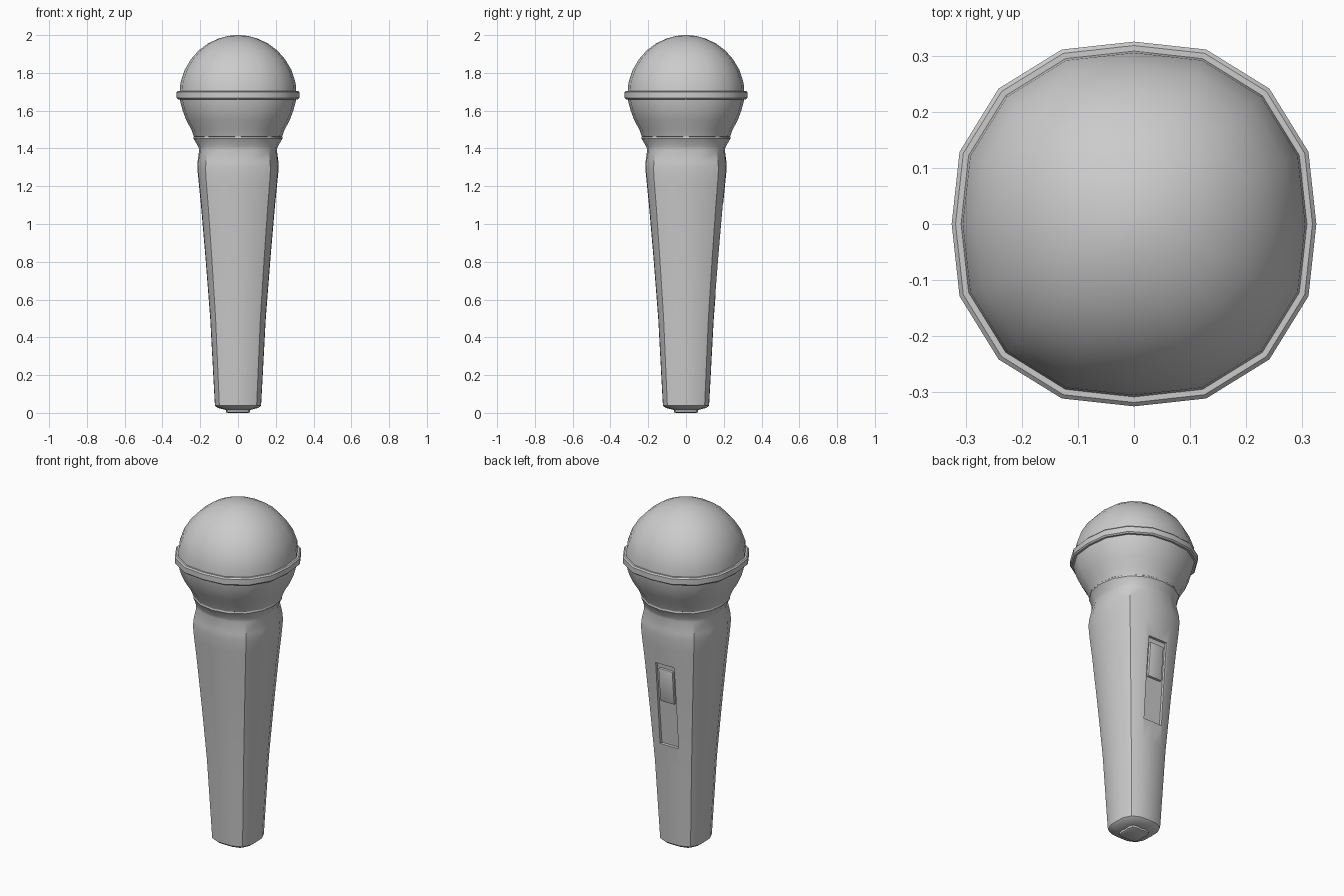
import bpy, bmesh, math

if "Cube" in bpy.data.objects:
    bpy.data.objects.remove(bpy.data.objects["Cube"])

SIDES = 16


def finish(bm, name, angle=35):
    bmesh.ops.recalc_face_normals(bm, faces=bm.faces)
    me = bpy.data.meshes.new(name)
    bm.to_mesh(me)
    bm.free()
    ob = bpy.data.objects.new(name, me)
    bpy.context.collection.objects.link(ob)
    smooth(ob, angle)
    return ob


def smooth(ob, angle):
    bpy.ops.object.select_all(action='DESELECT')
    ob.select_set(True)
    bpy.context.view_layer.objects.active = ob
    bpy.ops.object.shade_smooth_by_angle(angle=math.radians(angle))


def lathe(name, profile, power, closed=False, angle=35):
    """Rounded-square lathe; profile rows are (radius, z, corner bulge)."""
    bm = bmesh.new()
    rings = []
    for r, z, k in profile:
        ring = []
        for i in range(SIDES):
            a = 2 * math.pi * i / SIDES
            q = r * (1 + k * abs(math.sin(2 * a)) ** power)
            ring.append(bm.verts.new((q * math.cos(a), q * math.sin(a), z)))
        rings.append(ring)
    pairs = list(zip(rings, rings[1:]))
    if closed:
        pairs.append((rings[-1], rings[0]))
    else:
        bm.faces.new(rings[0])
        bm.faces.new(rings[-1])
    for lo, hi in pairs:
        for i in range(SIDES):
            j = (i + 1) % SIDES
            bm.faces.new((lo[i], lo[j], hi[j], hi[i]))
    return finish(bm, name, angle)


def tilted_box(name, hx, z0, z1, inner, outer, bevel=0.0):
    """Box on the back face that follows the taper of the handle."""
    surf = lambda z: 0.153 + (z - 0.62) * 0.09
    bm = bmesh.new()
    bmesh.ops.create_cube(bm, size=2)
    for v in bm.verts:
        z = z1 if v.co.z > 0 else z0
        v.co = (v.co.x * hx, surf(z) + (outer if v.co.y > 0 else inner), z)
    if bevel:
        bmesh.ops.bevel(bm, geom=bm.edges[:], offset=bevel, segments=2,
                        profile=0.5, affect='EDGES')
    return finish(bm, name)


# tapered handle with flared collar
handle = lathe("handle", [
    (0.06, 0.015, 0.2), (0.108, 0.026, 0.14), (0.122, 0.038, 0.14),
    (0.1235, 0.06, 0.14), (0.147, 0.5, 0.14), (0.172, 0.82, 0.14),
    (0.196, 1.10, 0.14), (0.208, 1.22, 0.14), (0.215, 1.29, 0.13),
    (0.214, 1.33, 0.12), (0.205, 1.395, 0.10), (0.211, 1.41, 0.07),
    (0.228, 1.44, 0.03), (0.236, 1.452, 0.02), (0.234, 1.462, 0.02),
    (0.20, 1.465, 0.02)], 2)

# connector plug underneath
lathe("connector", [(0.052, 0.0, 0.3), (0.06, 0.004, 0.3), (0.06, 0.03, 0.3)], 2)

# lower grille cup
lathe("lower_grille", [
    (0.215, 1.45, 0.02), (0.234, 1.462, 0.02), (0.247, 1.50, 0.03),
    (0.274, 1.55, 0.04), (0.293, 1.60, 0.05), (0.306, 1.65, 0.05),
    (0.31, 1.68, 0.05)], 1)

# domed upper grille
dome = [(0.31, 1.68, 0.05)]
for deg in (12, 25, 37, 48, 59, 70, 80, 87):
    t = math.radians(deg)
    dome.append((0.312 * math.cos(t), 1.68 + 0.32 * math.sin(t), 0.05 * math.cos(t)))
lathe("upper_grille", dome, 1, angle=45)

# band around the grille
lathe("grille_band", [
    (0.300, 1.660, 0.05), (0.318, 1.660, 0.05), (0.325, 1.667, 0.05),
    (0.325, 1.698, 0.05), (0.318, 1.705, 0.05), (0.300, 1.705, 0.05)],
    1, closed=True)

# recess for the switch on the back
cutter = tilted_box("slot_cutter", 0.06, 0.625, 1.115, -0.016, 0.08)
cutter.hide_render = True
mod = handle.modifiers.new("slot", 'BOOLEAN')
mod.object = cutter
mod.operation = 'DIFFERENCE'
mod.solver = 'EXACT'
bpy.context.view_layer.objects.active = handle
bpy.ops.object.modifier_apply(modifier=mod.name)
bpy.data.objects.remove(cutter)
smooth(handle, 35)

# sliding switch
tilted_box("switch", 0.046, 0.885, 1.085, -0.03, -0.002, 0.006)
